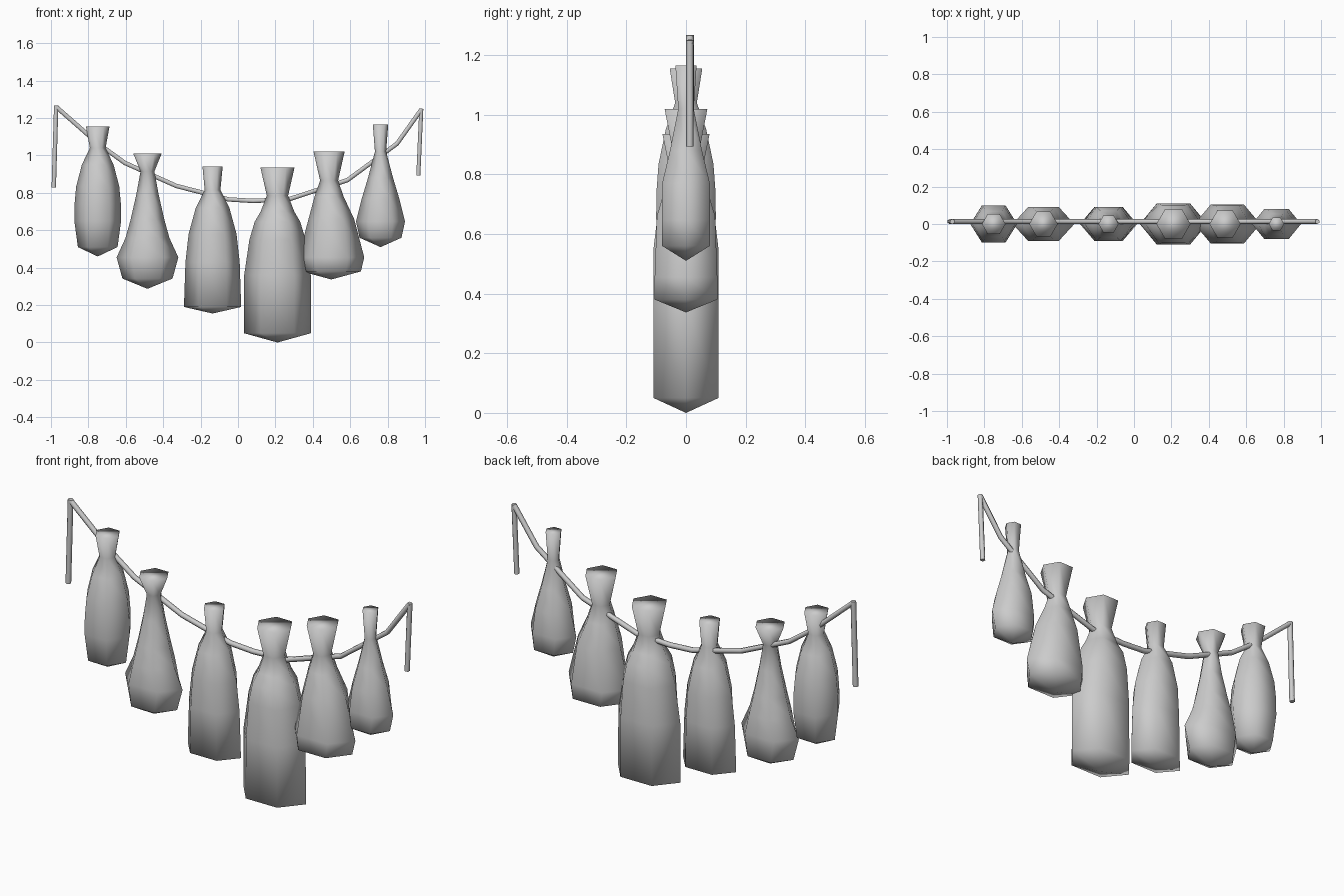
import bpy, bmesh, math

if "Cube" in bpy.data.objects:
    bpy.data.objects.remove(bpy.data.objects["Cube"])


def bag(name, cx, depth, tip, rings, lean=0.0):
    """Six-sided bag: rings of (z, radius), body depth clamped, pointed base."""
    bm = bmesh.new()
    loops = []
    for i, (z, r) in enumerate(rings):
        # mouth and neck keep a regular hexagon, the body is flattened
        ky = 0.866 if i < 2 else 0.8
        hy = min(ky * r, depth) / 0.866
        x0 = cx + (lean if i > 2 else 0)
        loops.append([bm.verts.new((x0 + r * math.cos(k * math.pi / 3),
                                    hy * math.sin(k * math.pi / 3), z)) for k in range(6)])
    for a, b in zip(loops, loops[1:]):
        for k in range(6):
            n = (k + 1) % 6
            bm.faces.new((a[k], b[k], b[n], a[n]))
    bm.faces.new(loops[0])
    point = bm.verts.new((cx + lean, 0, tip))
    for k in range(6):
        bm.faces.new((loops[-1][k], point, loops[-1][(k + 1) % 6]))
    bmesh.ops.recalc_face_normals(bm, faces=bm.faces)
    for f in bm.faces:
        f.smooth = True
    me = bpy.data.meshes.new(name)
    bm.to_mesh(me)
    bm.free()
    bpy.context.collection.objects.link(bpy.data.objects.new(name, me))


def tube(name, points, radius):
    """Six-sided tube along a polyline."""
    cu = bpy.data.curves.new(name, 'CURVE')
    cu.dimensions = '3D'
    cu.bevel_depth = radius
    cu.bevel_resolution = 1
    cu.use_fill_caps = True
    sp = cu.splines.new('POLY')
    sp.points.add(len(points) - 1)
    for p, (x, z) in zip(sp.points, points):
        p.co = (x, 0.013, z, 1)
    bpy.context.collection.objects.link(bpy.data.objects.new(name, cu))


# hanging bags, left to right
bag("bag_1", -0.75, 0.105, 0.46,
    [(1.155, .063), (1.04, .042), (.95, .085), (.835, .115), (.74, .124), (.65, .125), (.51, .106)])
bag("bag_2", -0.484, 0.09, 0.287,
    [(1.01, .076), (.915, .037), (.79, .06), (.658, .09), (.56, .117), (.455, .165), (.342, .134)])
bag("bag_3", -0.136, 0.09, 0.155,
    [(.94, .054), (.815, .042), (.72, .09), (.58, .128), (.43, .145), (.19, .153)])
bag("bag_4", 0.211, 0.109, 0.0,
    [(.935, .091), (.785, .057), (.70, .09), (.645, .122), (.55, .15), (.36, .178), (.05, .18)])
bag("bag_5", 0.487, 0.105, 0.337,
    [(1.02, .083), (.865, .048), (.78, .078), (.66, .122), (.455, .176), (.38, .158)], lean=0.012)
bag("bag_6", 0.762, 0.08, 0.51,
    [(1.165, .041), (1.02, .03), (.88, .067), (.77, .1), (.647, .131), (.56, .112)])

# sagging rope
tube("rope", [(-.97, 1.258), (-.75, 1.065), (-.605, .96), (-.33, .837), (-.05, .765),
              (.08, .757), (.27, .765), (.585, .868), (.85, 1.063), (.98, 1.245)], 0.0135)
# loose rope ends
tube("left_end", [(-.972, 1.267), (-.985, .828)], 0.0135)
tube("right_end", [(.98, 1.25), (.964, .893)], 0.0125)
